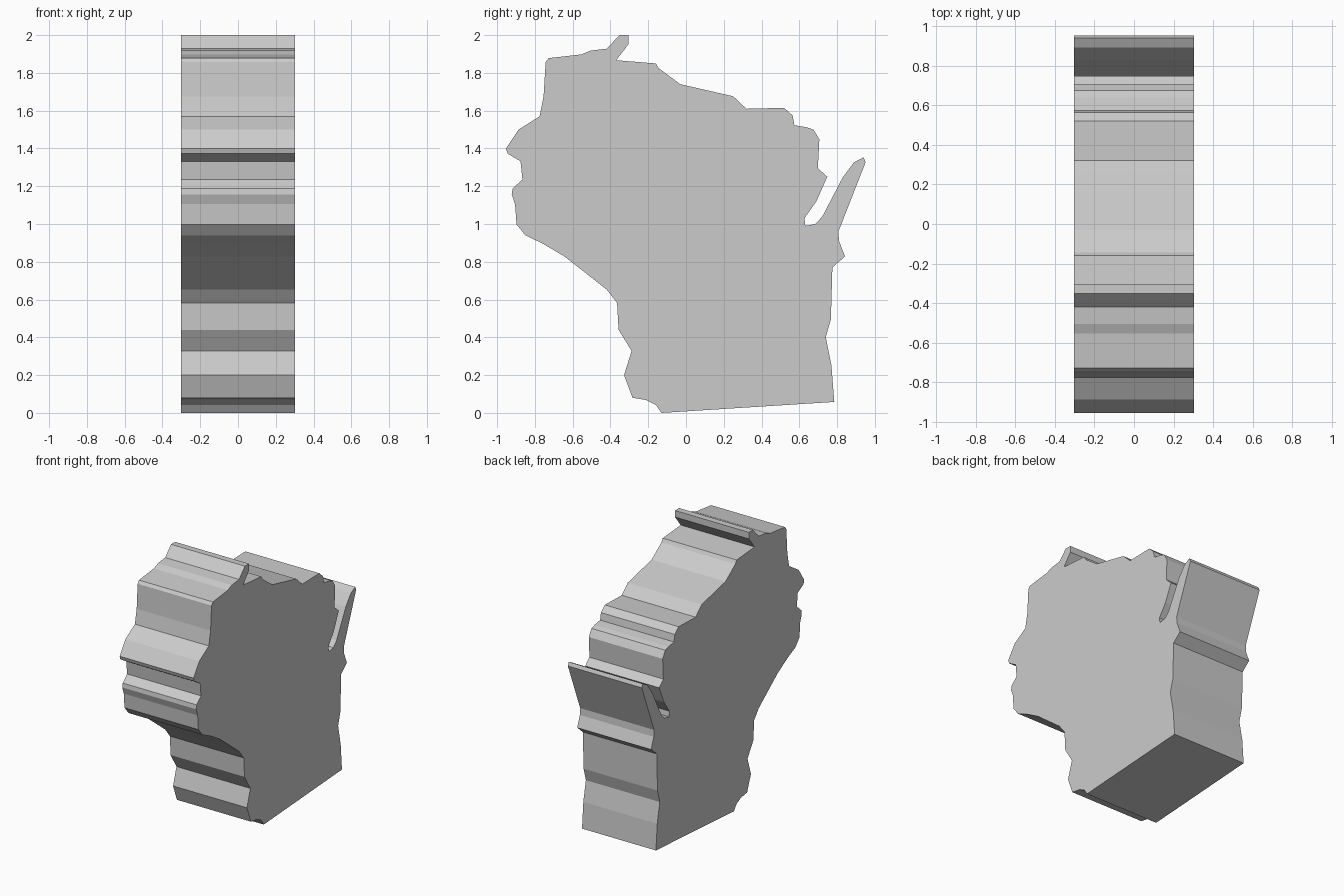
import bpy, bmesh

HALF_DEPTH = 0.303

# Outline in (y, z), counter-clockwise from the bottom corner
outline = [
    # base and right edge
    (-0.13, 0), (0.785, 0.058), (0.77, 0.25), (0.74, 0.40), (0.767, 0.495),
    (0.775, 0.77), (0.842, 0.828), (0.81, 0.91), (0.807, 0.96),
    # peninsula and bay
    (0.951, 1.327), (0.94, 1.353), (0.89, 1.327), (0.83, 1.247), (0.722, 1.04),
    (0.685, 1.0), (0.632, 0.99), (0.627, 1.03), (0.69, 1.12), (0.748, 1.25),
    # upper right steps
    (0.698, 1.295), (0.706, 1.448), (0.675, 1.50), (0.638, 1.512),
    (0.574, 1.523), (0.564, 1.575), (0.519, 1.615), (0.32, 1.61),
    (0.25, 1.676), (-0.03, 1.74), (-0.145, 1.825), (-0.16, 1.85),
    # top hook
    (-0.37, 1.867), (-0.304, 1.952), (-0.304, 2.0), (-0.352, 2.0),
    (-0.42, 1.928), (-0.505, 1.918), (-0.553, 1.898), (-0.727, 1.878),
    # left edge
    (-0.743, 1.857), (-0.754, 1.676), (-0.775, 1.57), (-0.886, 1.50),
    (-0.953, 1.40), (-0.945, 1.373), (-0.876, 1.332), (-0.866, 1.235),
    (-0.918, 1.188), (-0.923, 1.157), (-0.905, 1.105), (-0.897, 0.997),
    (-0.85, 0.94), (-0.76, 0.897), (-0.643, 0.828), (-0.42, 0.653),
    (-0.365, 0.583), (-0.357, 0.44), (-0.288, 0.328), (-0.328, 0.20),
    (-0.283, 0.08), (-0.21, 0.068), (-0.16, 0.043),
]

# Extrude the outline along x into a solid slab
bm = bmesh.new()
face = bm.faces.new([bm.verts.new((-HALF_DEPTH, y, z)) for y, z in outline])
result = bmesh.ops.extrude_face_region(bm, geom=[face], use_keep_orig=True)
moved = [g for g in result["geom"] if isinstance(g, bmesh.types.BMVert)]
bmesh.ops.translate(bm, verts=moved, vec=(2 * HALF_DEPTH, 0, 0))
bmesh.ops.recalc_face_normals(bm, faces=bm.faces)

mesh = bpy.data.meshes.new("map_slab")
bm.to_mesh(mesh)
bm.free()
slab = bpy.data.objects.new("map_slab", mesh)
bpy.context.collection.objects.link(slab)
